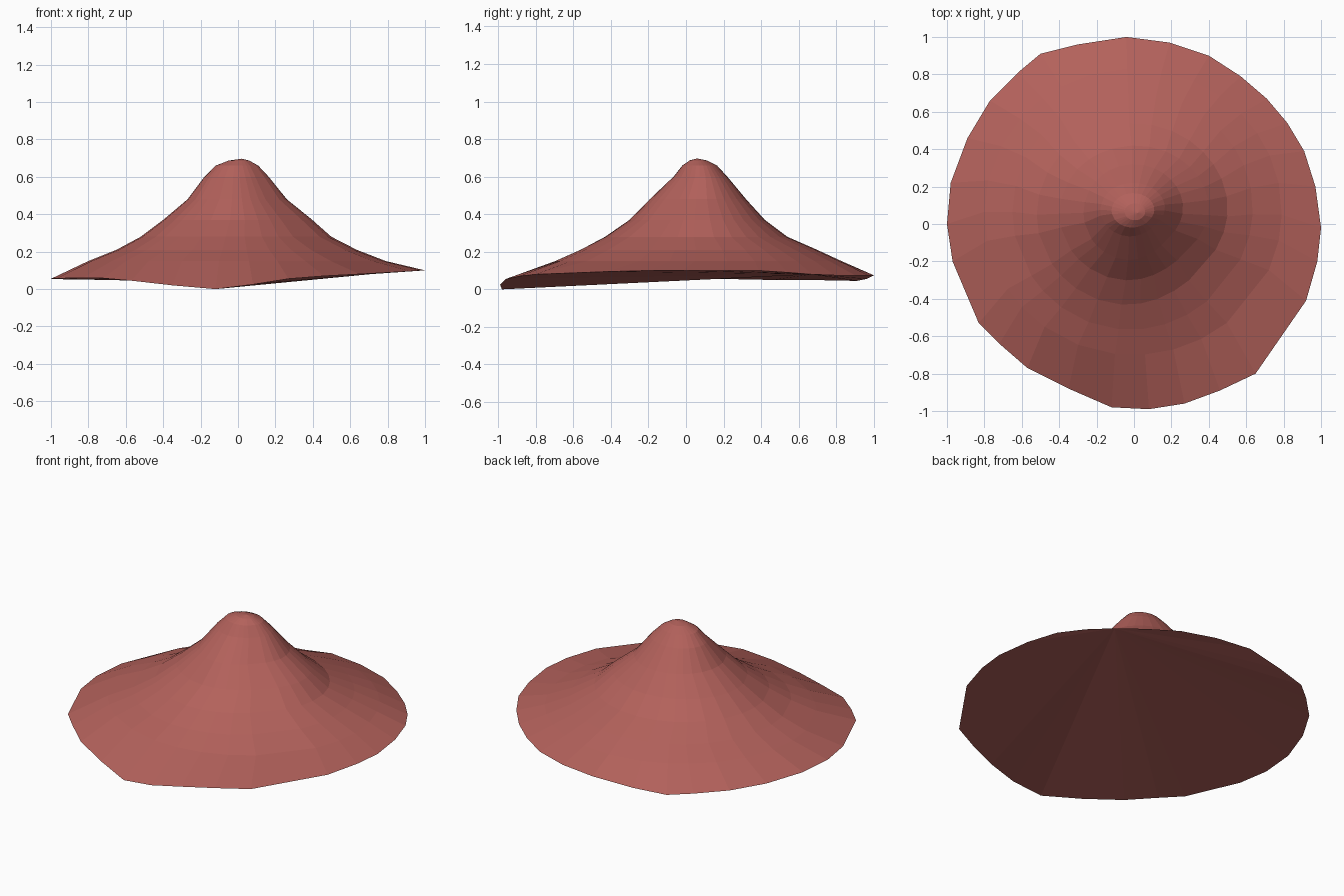
import bpy, bmesh, math

if "Cube" in bpy.data.objects:
    bpy.data.objects.remove(bpy.data.objects["Cube"])

clay = bpy.data.materials.new("red_clay")
clay.diffuse_color = (0.45, 0.12, 0.105, 1)
clay.use_nodes = True
clay.node_tree.nodes["Principled BSDF"].inputs["Base Color"].default_value = clay.diffuse_color

# uneven rim outline, clockwise from the right
RIM = [(1, -.02, .1), (.98, -.2, .1), (.92, -.41, .095), (.65, -.8, .08),
       (.46, -.89, .07), (.27, -.96, .055), (.08, -.99, .025), (-.12, -.98, 0),
       (-.35, -.88, .02), (-.57, -.77, .045), (-.72, -.64, .058), (-.83, -.53, .06),
       (-.97, -.2, .057), (-1, 0, .055), (-.98, .22, .055), (-.89, .46, .05),
       (-.77, .66, .05), (-.62, .81, .047), (-.5, .91, .045), (-.3, .96, .055),
       (-.04, 1, .075), (.19, .97, .075), (.4, .9, .075), (.57, .79, .075),
       (.71, .67, .08), (.82, .54, .09), (.91, .39, .1), (.97, .2, .1)]

# contour levels: height, left, right, front, back extents, south-east flattening
LEVELS = [(.15, -.80, .79, -.70, .83, .0),
          (.21, -.65, .64, -.57, .70, .03),
          (.28, -.52, .51, -.44, .54, .08),
          (.37, -.40, .41, -.31, .42, .12),
          (.48, -.27, .27, -.20, .32, .14),
          (.60, -.18, .17, -.07, .22, .12),
          (.66, -.12, .11, -.02, .165, .05),
          (.687, -.05, .06, .02, .11, .0)]


def contour(level):
    z, left, right, front, back, dent = level
    cx, cy = (left + right) / 2, (front + back) / 2
    rx, ry = (right - left) / 2, (back - front) / 2
    pts = []
    for x, y, _ in RIM:
        a = math.atan2(y, x)
        f = 1 - dent * max(0, math.cos(a + math.pi / 4)) ** 4
        pts.append((cx + rx * f * math.cos(a), cy + ry * f * math.sin(a), z))
    return pts


bm = bmesh.new()
rings = [[bm.verts.new(p) for p in pts] for pts in [RIM] + [contour(l) for l in LEVELS]]
n = len(RIM)

# flared slopes
for lo, hi in zip(rings, rings[1:]):
    for i in range(n):
        j = (i + 1) % n
        bm.faces.new((lo[i], hi[i], hi[j], lo[j]))

# rounded peak
tip = bm.verts.new((.02, .06, .697))
for i in range(n):
    bm.faces.new((rings[-1][i], tip, rings[-1][(i + 1) % n]))

# underside, fanned from the back right of the rim
hub = 24
for k in range(1, n - 1):
    bm.faces.new((rings[0][hub], rings[0][(hub + k) % n], rings[0][(hub + k + 1) % n]))

bmesh.ops.recalc_face_normals(bm, faces=bm.faces)
mesh = bpy.data.meshes.new("flared_cone")
bm.to_mesh(mesh)
bm.free()
mesh.materials.append(clay)
bpy.context.collection.objects.link(bpy.data.objects.new("flared_cone", mesh))
